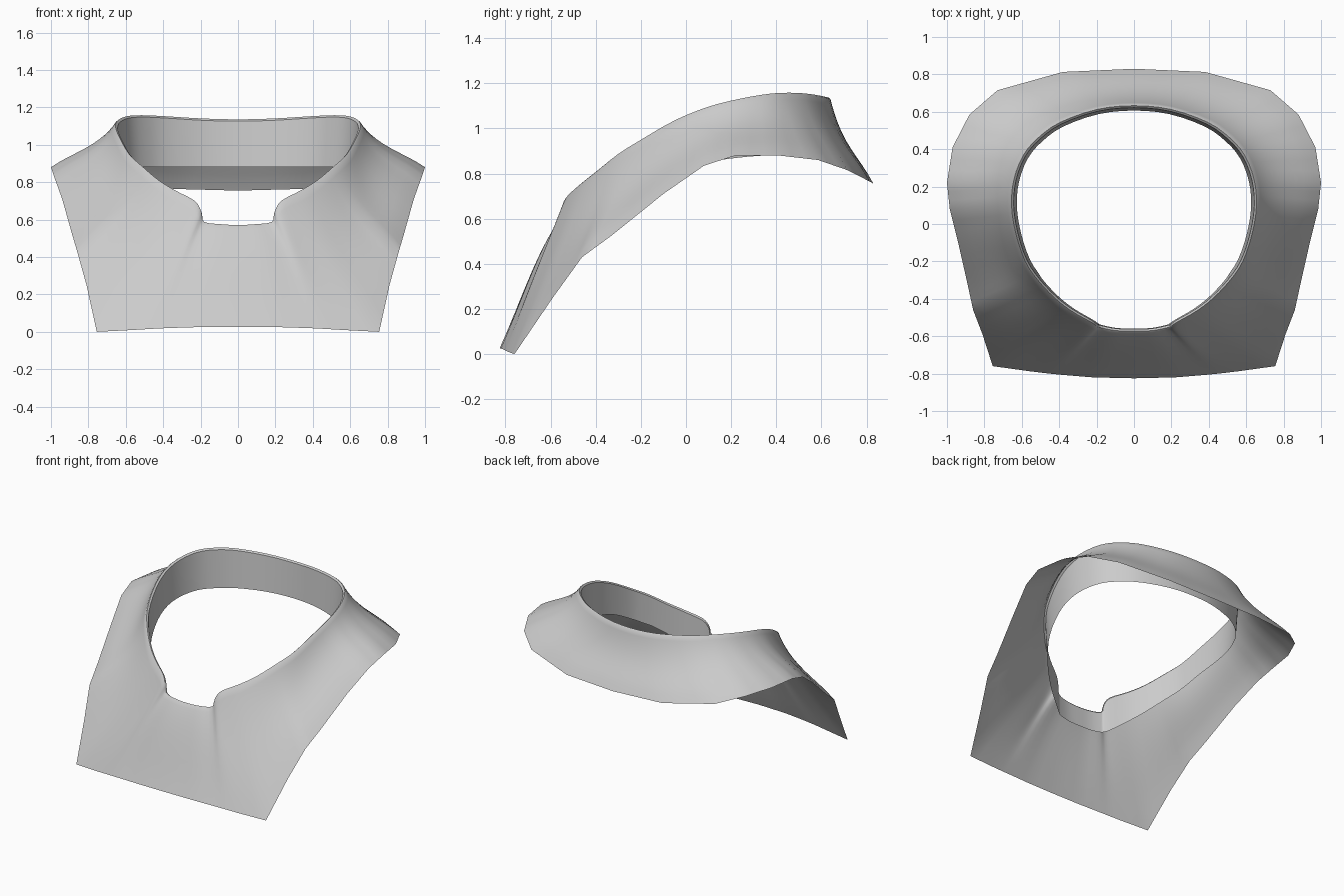
import bpy, bmesh
from mathutils import Vector

if "Cube" in bpy.data.objects:
    bpy.data.objects.remove(bpy.data.objects["Cube"])

# Half-outline stations, front centre to back centre.
# Neck rim: x, y, z, height of lining's lower edge, concavity of the plate
RIM = [
    (0, -.58, .565, .42, -.04), (.1, -.577, .57, .42, -.04), (.185, -.56, .583, .425, -.03),
    (.2, -.553, .64, .43, -.01), (.235, -.53, .695, .445, .02), (.34, -.47, .75, .52, .03),
    (.43, -.40, .805, .59, .05), (.52, -.305, .88, .67, .09), (.59, -.20, .945, .735, .11),
    (.64, -.05, 1.03, .81, .11), (.663, .1, 1.09, .85, .10), (.65, .24, 1.125, .87, .10),
    (.6, .37, 1.147, .88, .10), (.52, .465, 1.152, .88, .10), (.4, .55, 1.147, .88, .10),
    (.2, .62, 1.135, .88, .10), (0, .64, 1.13, .88, .10)]
# Outer hem: x, y, z
HEM = [
    (0, -.825, .027), (.22, -.82, .025), (.38, -.807, .02), (.46, -.799, .016),
    (.56, -.787, .01), (.755, -.76, 0), (.81, -.59, .25), (.86, -.46, .43),
    (.888, -.33, .525), (.94, -.1, .71), (.985, .08, .835), (1, .22, .88),
    (.97, .41, .88), (.88, .585, .86), (.73, .715, .815), (.38, .813, .765), (0, .83, .755)]
SUB, ROWS = 3, 10


def mirror_end(p):
    return (-p[0],) + tuple(p[1:])


def catmull(a, b, c, d, t):
    return [.5 * (2*q + (r-p)*t + (2*p - 5*q + 4*r - s)*t*t + (3*q - p - 3*r + s)*t**3)
            for p, q, r, s in zip(a, b, c, d)]


def section(rim, hem):
    """One strip from the hem up over the lip and down the lining."""
    x, y, z, low, sag = rim
    top, end = Vector((x, y, z)), Vector(hem)
    pts = []
    for i in range(ROWS, -1, -1):
        t = (i / ROWS) ** 1.3
        f = sag * 6.75 * t * (1 - t) ** 2
        p = top.lerp(end, t - .3 * f)
        p.z = z + (end.z - z) * (t + f)
        pts.append(p)
    for k, h in ((.988, z + .006), (.97, z - .004), (.945, low)):
        pts.append(Vector((x * k, .03 + (y - .03) * max(k, .965 if y < -.3 else 0), h)))
    return pts


# Right half sections, then the mirrored left half closes the loop
R = [mirror_end(RIM[1])] + RIM + [mirror_end(RIM[-2])]
half = []
for i in range(len(RIM) - 1):
    for j in range(SUB):
        t = j / SUB
        half.append(section(catmull(*R[i:i + 4], t), Vector(HEM[i]).lerp(Vector(HEM[i + 1]), t)))
half.append(section(RIM[-1], HEM[-1]))
loop = half + [[Vector((-p.x, p.y, p.z)) for p in s] for s in half[-2:0:-1]]

# Collar: chest plate, shoulders, neck lip and lining as one skin
bm = bmesh.new()
grid = [[bm.verts.new(p) for p in s] for s in loop]
n = len(grid)
for i in range(n):
    a, b = grid[i], grid[(i + 1) % n]
    for j in range(len(a) - 1):
        bm.faces.new((a[j], b[j], b[j + 1], a[j + 1]))
mesh = bpy.data.meshes.new("neck_collar")
bm.to_mesh(mesh)
bm.free()
collar = bpy.data.objects.new("neck_collar", mesh)
bpy.context.collection.objects.link(collar)
bpy.context.view_layer.objects.active = collar
collar.select_set(True)
bpy.ops.object.shade_smooth_by_angle(angle=0.7)
